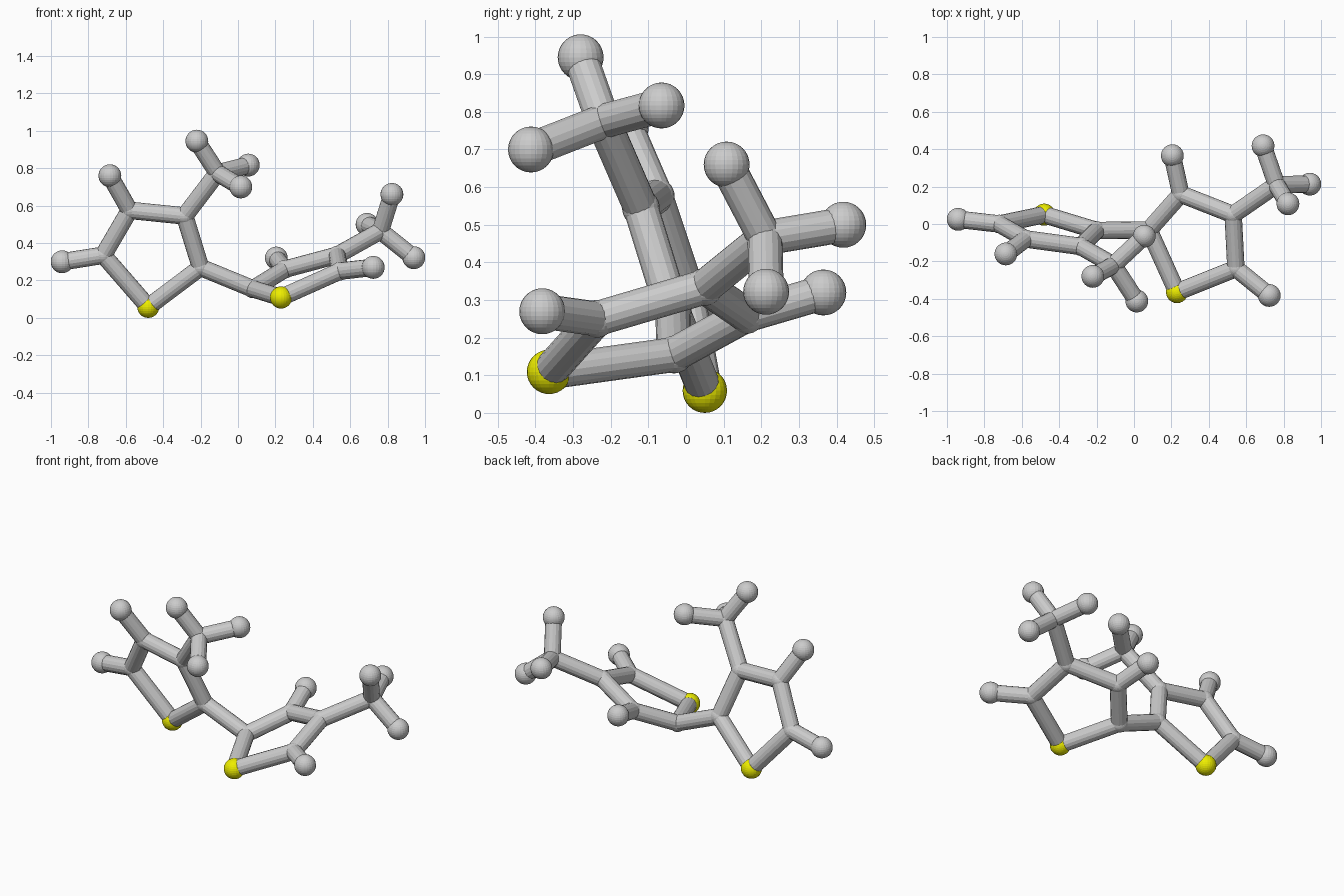
import bpy
from mathutils import Vector

if "Cube" in bpy.data.objects:
    bpy.data.objects.remove(bpy.data.objects["Cube"])

STICK_R = 0.0465
RADII = {"S": 0.059, "H": 0.061, "C": 0.05}
NAMES = {"S": "sulfur_ball", "H": "hydrogen_ball", "C": "carbon_joint"}

yellow = bpy.data.materials.new("yellow")
yellow.diffuse_color = (0.85, 0.85, 0.0, 1)
yellow.use_nodes = True
yellow.node_tree.nodes["Principled BSDF"].inputs["Base Color"].default_value = yellow.diffuse_color

# Atom positions, first letter is the kind
atoms = {
    # left ring
    "S1": (-0.48, 0.05, 0.059), "C1": (-0.72, 0.0, 0.335),
    "C2": (-0.58, -0.08, 0.575), "C3": (-0.285, -0.12, 0.545),
    "C4": (-0.20, -0.035, 0.27),
    "H1": (-0.94, 0.025, 0.30), "H2": (-0.685, -0.16, 0.76),
    # left methyl group
    "C5": (-0.11, -0.22, 0.775), "H3": (-0.22, -0.28, 0.945),
    "H4": (0.055, -0.065, 0.817), "H5": (0.015, -0.412, 0.70),
    # right ring
    "S2": (0.23, -0.364, 0.109), "C6": (0.08, -0.032, 0.155),
    "C7": (0.25, 0.16, 0.26), "C8": (0.53, 0.05, 0.335),
    "C9": (0.545, -0.238, 0.25),
    "H6": (0.205, 0.365, 0.32), "H7": (0.723, -0.382, 0.27),
    # right methyl group
    "C10": (0.762, 0.21, 0.465), "H8": (0.823, 0.108, 0.66),
    "H9": (0.94, 0.213, 0.322), "H10": (0.69, 0.418, 0.50),
}

bonds = """S1-C1 C1-C2 C2-C3 C3-C4 C4-S1 C1-H1 C2-H2 C3-C5 C5-H3 C5-H4 C5-H5
C4-C6 S2-C6 C6-C7 C7-C8 C8-C9 C9-S2 C7-H6 C9-H7 C8-C10 C10-H8 C10-H9 C10-H10"""


def ball(key, pos):
    kind = key[0]
    bpy.ops.mesh.primitive_uv_sphere_add(segments=24, ring_count=16,
                                         radius=RADII[kind], location=pos)
    ob = bpy.context.object
    ob.name = f"{NAMES[kind]}_{key[1:]}"
    if kind == "S":
        ob.data.materials.append(yellow)


def stick(a, b):
    p, q = Vector(atoms[a]), Vector(atoms[b])
    d = q - p
    bpy.ops.mesh.primitive_cylinder_add(vertices=16, radius=STICK_R,
                                        depth=d.length, location=(p + q) / 2)
    ob = bpy.context.object
    ob.rotation_euler = d.to_track_quat('Z', 'Y').to_euler()
    ob.name = f"bond_{a}_{b}"


for key, pos in atoms.items():
    ball(key, pos)
for pair in bonds.split():
    stick(*pair.split("-"))
